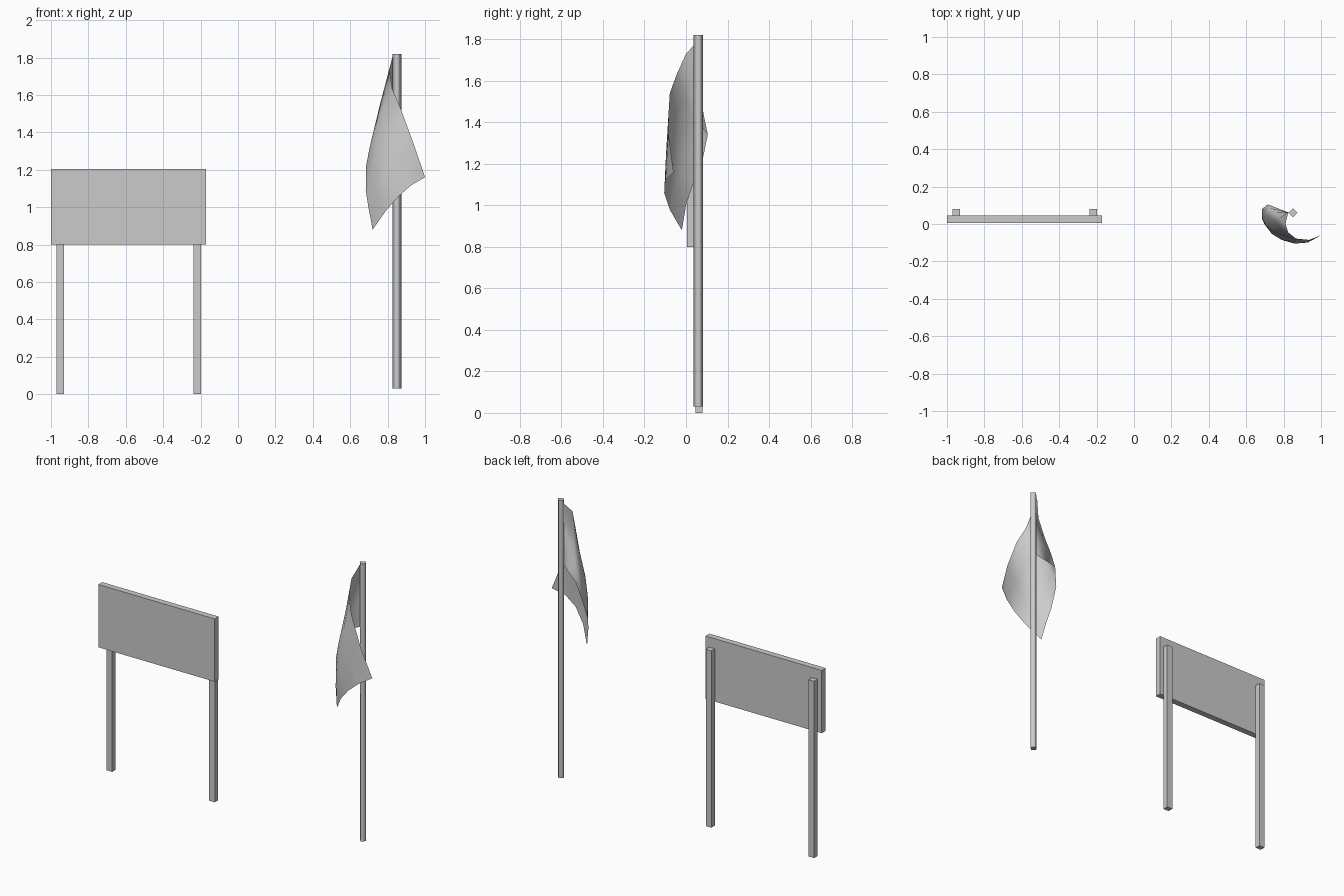
import bpy, math
from mathutils import Vector

if "Cube" in bpy.data.objects:
    bpy.data.objects.remove(bpy.data.objects["Cube"])


def box(name, lo, hi):
    lo, hi = Vector(lo), Vector(hi)
    bpy.ops.mesh.primitive_cube_add(size=1, location=(lo + hi) / 2)
    o = bpy.context.object
    o.name = name
    o.scale = hi - lo
    bpy.ops.object.transform_apply(location=False, rotation=False, scale=True)
    return o


# Sign board and its two posts
box("sign_board", (-1.0, 0.005, 0.8), (-0.17, 0.045, 1.205))
for side, x in (("left", -0.95), ("right", -0.217)):
    box(f"sign_post_{side}", (x - 0.02, 0.045, 0), (x + 0.02, 0.08, 1.14))

# Four-sided flag pole, corner facing forward, smooth sides
bpy.ops.mesh.primitive_cylinder_add(vertices=4, radius=0.023, depth=1.79,
                                    location=(0.85, 0.06, 0.925))
pole = bpy.context.object
pole.name = "flag_pole"
for p in pole.data.polygons:
    p.use_smooth = abs(p.normal.z) < 0.5

# Draped flag: (top edge, middle, bottom edge) of each column, hoist to fly
columns = [
    ((.825, .065, 1.80), (.828, .060, 1.60), (.830, .060, 1.40)),
    ((.810, .000, 1.73), (.757, .060, 1.54), (.715, .105, 1.34)),
    ((.825, -.045, 1.63), (.733, .030, 1.42), (.685, .080, 1.22)),
    ((.865, -.078, 1.54), (.745, -.040, 1.31), (.683, .030, 1.09)),
    ((.935, -.085, 1.35), (.790, -.085, 1.17), (.697, .000, 1.00)),
    ((1.00, -.060, 1.16), (.860, -.105, 1.06), (.720, -.020, .88)),
]
ROWS = 5
verts = []
for col in columns:
    a, b, c = map(Vector, col)
    for i in range(ROWS):
        t = i / (ROWS - 1)
        verts.append(a * (2 * t - 1) * (t - 1) + b * 4 * t * (1 - t) + c * t * (2 * t - 1))
faces = [(c * ROWS + r, c * ROWS + r + 1, (c + 1) * ROWS + r + 1, (c + 1) * ROWS + r)
         for c in range(len(columns) - 1) for r in range(ROWS - 1)]
mesh = bpy.data.meshes.new("flag")
mesh.from_pydata(verts, [], faces)
for p in mesh.polygons:
    p.use_smooth = True
flag = bpy.data.objects.new("flag", mesh)
bpy.context.collection.objects.link(flag)
